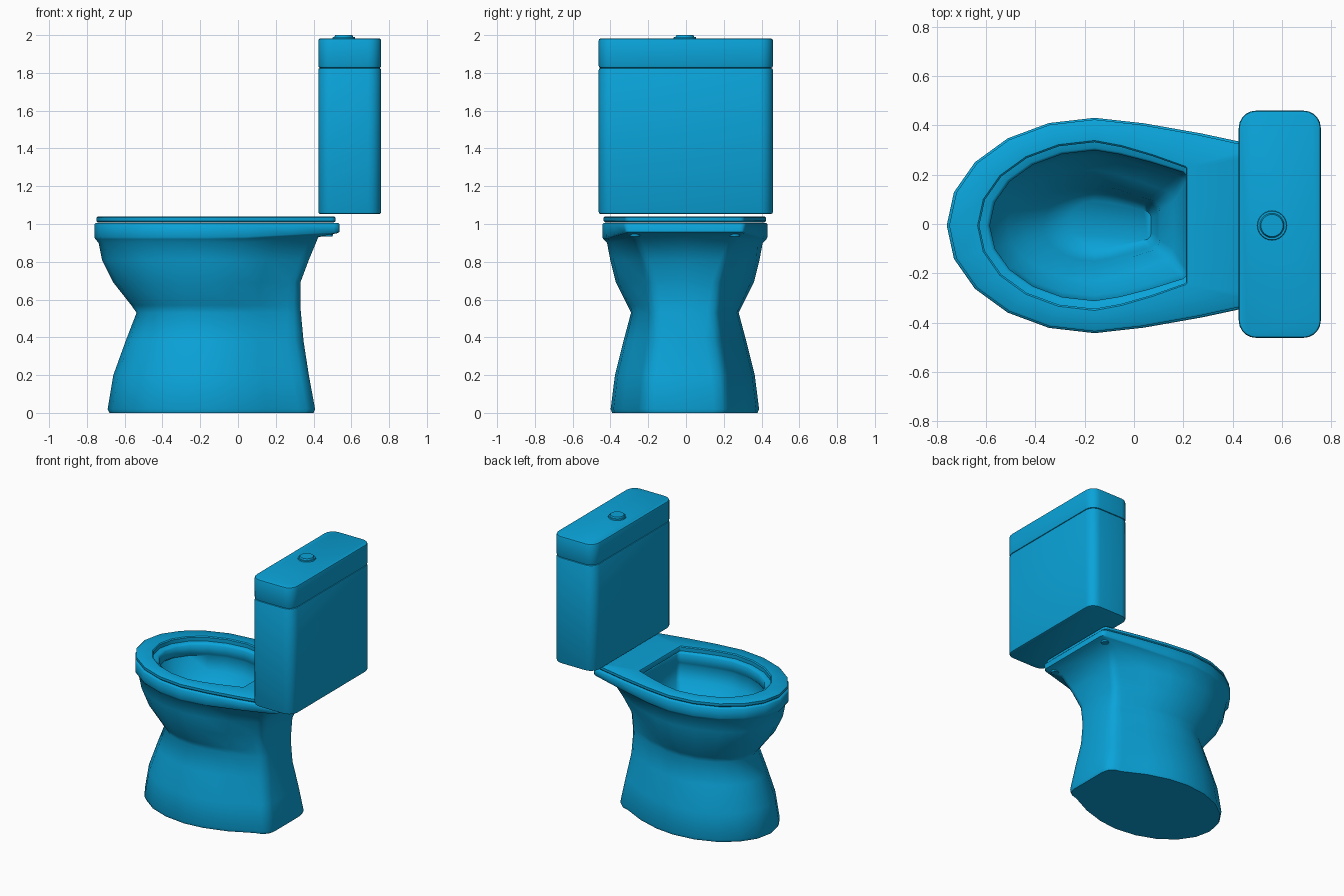
import bpy, bmesh, math

if "Cube" in bpy.data.objects:
    bpy.data.objects.remove(bpy.data.objects["Cube"], do_unlink=True)

mat = bpy.data.materials.new("glossy blue ceramic")
mat.use_nodes = True
colour = (0.003, 0.37, 0.7, 1)
mat.diffuse_color = colour
mat.node_tree.nodes["Principled BSDF"].inputs["Base Color"].default_value = colour

WIDEST = -0.16   # x of the widest point of every egg outline
MID_Y = -0.006


def egg(z, front, back, half, taper=0.74, corner=0.03, tilt=0.0, fullness=1.35):
    """Egg outline: elliptical nose, tapering sides and a flat rounded back."""
    side = []
    for i in range(6):
        a = math.radians(18 * i)
        side.append((WIDEST + (front - WIDEST) * math.cos(a), half * math.sin(a)))
    end = back - corner
    for t in (0.3, 0.65, 1):
        side.append((WIDEST + (end - WIDEST) * t,
                     half * (1 - (1 - taper) * t ** fullness)))
    for a in (30, 60, 90):
        a = math.radians(a)
        side.append((end + corner * math.sin(a),
                     half * taper - corner * (1 - math.cos(a))))
    side.append((back, 0))
    outline = side + [(x, -y) for x, y in side[-2:0:-1]]
    return [(x, y + MID_Y, z + tilt * max(x, 0)) for x, y in outline]


def foot(z, front, back, half, taper=0.62, corner=0.09, tilt=0.0):
    """Fuller egg with softer back corners, for the pedestal."""
    return egg(z, front, back, half, taper, corner, tilt, fullness=1.9)


def finish(bm, name, angle=40):
    bmesh.ops.recalc_face_normals(bm, faces=bm.faces)
    mesh = bpy.data.meshes.new(name)
    bm.to_mesh(mesh)
    bm.free()
    mesh.materials.append(mat)
    obj = bpy.data.objects.new(name, mesh)
    bpy.context.collection.objects.link(obj)
    bpy.ops.object.select_all(action="DESELECT")
    obj.select_set(True)
    bpy.context.view_layer.objects.active = obj
    bpy.ops.object.shade_smooth_by_angle(angle=math.radians(angle))


def loft(name, rings, closed=False, angle=40):
    """Skin a stack of outlines; cap the ends or join last to first."""
    bm = bmesh.new()
    loops = [[bm.verts.new(p) for p in ring] for ring in rings]
    n = len(loops[0])
    pairs = list(zip(loops, loops[1:]))
    if closed:
        pairs.append((loops[-1], loops[0]))
    else:
        bm.faces.new(loops[0])
        bm.faces.new(loops[-1])
    for a, b in pairs:
        for i in range(n):
            j = (i + 1) % n
            bm.faces.new((a[i], a[j], b[j], b[i]))
    finish(bm, name, angle)


def rounded_box(name, low, high, radius, edge):
    bm = bmesh.new()
    bmesh.ops.create_cube(bm, size=1)
    for v in bm.verts:
        v.co = [l if c < 0 else h for c, l, h in zip(v.co, low, high)]
    upright = [e for e in bm.edges
               if abs(e.verts[0].co.z - e.verts[1].co.z) > 0.01]
    bmesh.ops.bevel(bm, geom=upright, offset=radius, segments=5,
                    profile=0.5, affect="EDGES")
    rims = [e for e in bm.edges
            if any(abs(f.normal.z) > 0.9 for f in e.link_faces)]
    bmesh.ops.bevel(bm, geom=rims, offset=edge, segments=2,
                    profile=0.5, affect="EDGES")
    finish(bm, name)


def disc(name, x, y, bottom, top, r_bottom, r_top):
    bm = bmesh.new()
    bmesh.ops.create_cone(bm, cap_ends=True, segments=24, radius1=r_bottom,
                          radius2=r_top, depth=top - bottom)
    bmesh.ops.translate(bm, verts=bm.verts, vec=(x, y, (top + bottom) / 2))
    finish(bm, name, 30)


# Pedestal, rim and hollow bowl as one continuous skin
loft("pedestal_and_bowl", [
    foot(0.0, -0.68, 0.4, 0.385),
    foot(0.02, -0.69, 0.408, 0.393),
    foot(0.2, -0.66, 0.375, 0.37),
    foot(0.38, -0.595, 0.347, 0.325),
    foot(0.53, -0.537, 0.333, 0.285, 0.66, 0.07),
    foot(0.57, -0.565, 0.33, 0.305, 0.64, 0.07),
    foot(0.69, -0.66, 0.33, 0.365, 0.56, 0.06),
    foot(0.81, -0.72, 0.375, 0.395, 0.6, 0.05),
    egg(0.9, -0.738, 0.425, 0.412, 0.68, 0.04, 0.07),
    egg(0.92, -0.755, 0.525, 0.432, 0.73, 0.03, 0.06),
    egg(0.93, -0.76, 0.537, 0.437, 0.73, 0.03, 0.05),
    egg(0.998, -0.76, 0.537, 0.437),
    egg(1.006, -0.752, 0.529, 0.429),
    egg(1.006, -0.6, 0.22, 0.315, 0.72),
    egg(0.995, -0.585, 0.215, 0.305, 0.72),
    egg(0.93, -0.585, 0.215, 0.305, 0.72),
    egg(0.91, -0.61, 0.22, 0.32, 0.72),
    egg(0.82, -0.575, 0.205, 0.285, 0.7),
    egg(0.74, -0.515, 0.16, 0.225, 0.65, 0.05),
    egg(0.68, -0.46, 0.105, 0.165, 0.65, 0.05),
    egg(0.6, -0.37, 0.095, 0.145, 0.65, 0.05),
    egg(0.54, -0.27, 0.07, 0.1, 0.6, 0.03),
], angle=60)

# Seat ring resting on the rim
loft("seat", [
    egg(1.007, -0.74, 0.507, 0.42),
    egg(1.016, -0.75, 0.517, 0.43),
    egg(1.034, -0.75, 0.517, 0.43),
    egg(1.04, -0.742, 0.509, 0.422),
    egg(1.04, -0.635, 0.215, 0.345, 0.7, 0.01),
    egg(1.034, -0.628, 0.212, 0.338, 0.7, 0.01),
    egg(1.007, -0.628, 0.212, 0.338, 0.7, 0.01),
], closed=True)

# Fixing nuts beneath the rim
for side, y in (("right", -0.27), ("left", 0.26)):
    disc("fixing_nut_" + side, 0.475, y, 0.935, 0.96, 0.026, 0.03)

# Tank, its lid and the flush button
rounded_box("tank", (0.425, -0.462, 1.053), (0.758, 0.46, 1.826), 0.07, 0.01)
rounded_box("tank_lid", (0.425, -0.462, 1.826), (0.758, 0.46, 1.982), 0.07, 0.01)
disc("button_collar", 0.56, -0.006, 1.975, 1.99, 0.062, 0.058)
disc("flush_button", 0.56, -0.006, 1.985, 2.0, 0.052, 0.045)
